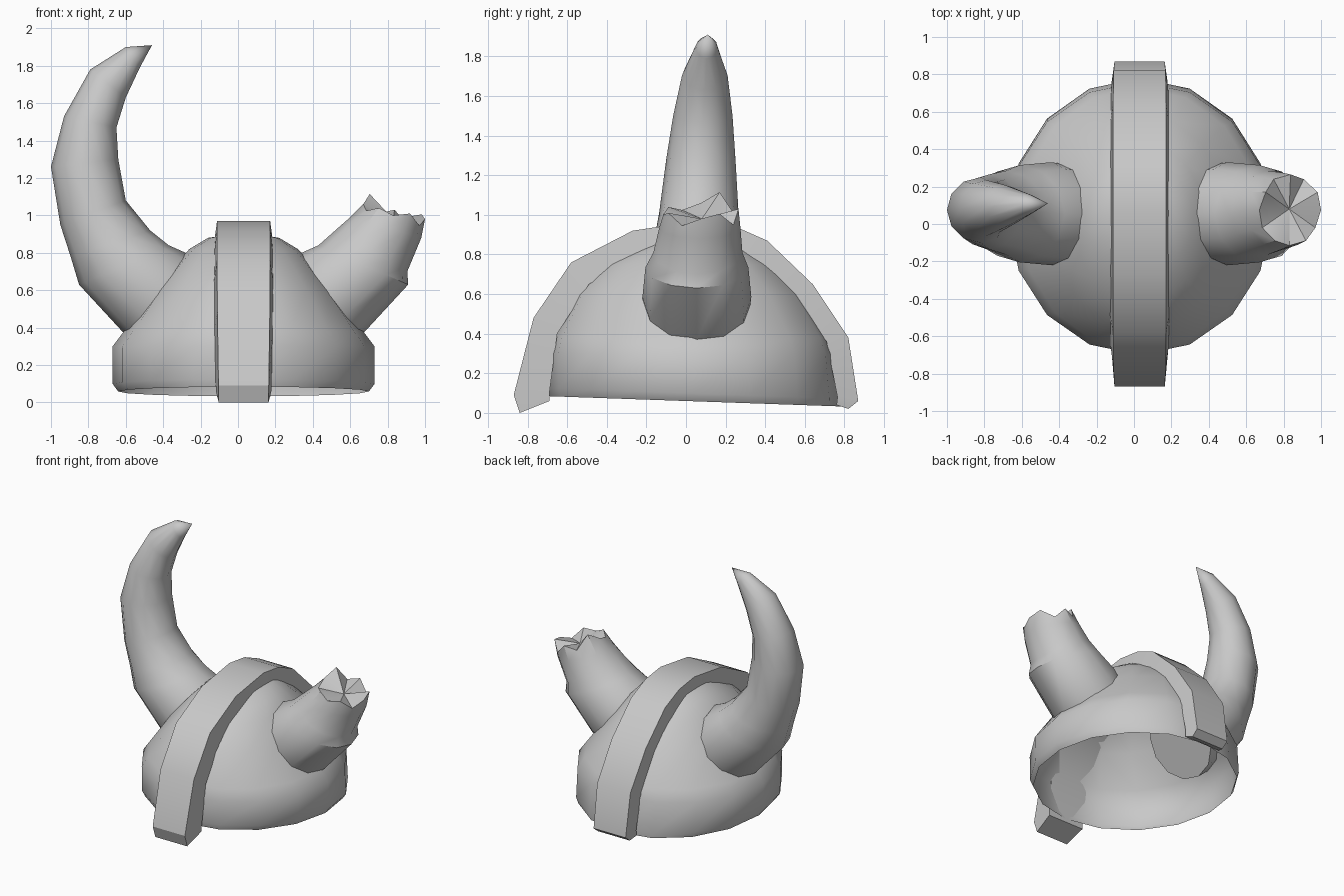
import bpy, bmesh, math
from mathutils import Vector

if "Cube" in bpy.data.objects:
    bpy.data.objects.remove(bpy.data.objects["Cube"])

grey = bpy.data.materials.new("plain grey")
grey.diffuse_color = (0.58, 0.58, 0.58, 1)
grey.use_nodes = True
grey.node_tree.nodes["Principled BSDF"].inputs["Base Color"].default_value = grey.diffuse_color
CX = 0.03  # helmet centre line


def loft(name, rings, start=False, end=False, tip=None, angle=40):
    """Skin closed rings of equal size, with optional caps or a tip point."""
    bm = bmesh.new()
    rows = [[bm.verts.new(p) for p in r] for r in rings]
    n = len(rows[0])
    for a, b in zip(rows, rows[1:]):
        for i in range(n):
            j = (i + 1) % n
            bm.faces.new((a[i], a[j], b[j], b[i]))
    if start:
        bm.faces.new(rows[0])
    if end:
        bm.faces.new(rows[-1])
    if tip:
        t = bm.verts.new(tip)
        for i in range(n):
            bm.faces.new((rows[-1][i], rows[-1][(i + 1) % n], t))
    bmesh.ops.recalc_face_normals(bm, faces=bm.faces[:])
    me = bpy.data.meshes.new(name)
    bm.to_mesh(me)
    bm.free()
    me.materials.append(grey)
    ob = bpy.data.objects.new(name, me)
    bpy.context.collection.objects.link(ob)
    bpy.ops.object.select_all(action='DESELECT')
    ob.select_set(True)
    bpy.context.view_layer.objects.active = ob
    bpy.ops.object.shade_smooth_by_angle(angle=math.radians(angle))
    return ob


# Dome: open shell of oval rings (height, half width, front y, back y)
levels = [(0.06, 0.67, -0.69, 0.78), (0.10, 0.70, -0.70, 0.78), (0.30, 0.70, -0.70, 0.76),
          (0.38, 0.64, -0.68, 0.73), (0.60, 0.48, -0.57, 0.59), (0.75, 0.355, -0.42, 0.44),
          (0.82, 0.29, -0.28, 0.34), (0.88, 0.19, -0.15, 0.25)]
dome = []
for k, (z, a, f, b) in enumerate(levels):
    ring = []
    for i in range(16):
        t = 2 * math.pi * i / 16
        y = (f + b) / 2 + (b - f) / 2 * math.sin(t)
        # the rim falls gently towards the back
        zz = z - 0.035 * y if k < 2 else z
        ring.append((CX + a * math.cos(t), y, zz))
    dome.append(ring)
loft("helmet_dome", dome, tip=(CX, 0.06, 0.91))

# Raised band over the crown: outer and inner (y, z) outlines, front to back
outer = [(-0.84, 0.0), (-0.87, 0.09), (-0.77, 0.48), (-0.58, 0.76), (-0.27, 0.92), (0.06, 0.97),
         (0.24, 0.945), (0.41, 0.87), (0.64, 0.65), (0.82, 0.38), (0.87, 0.06), (0.82, 0.02)]
inner = [(-0.69, 0.06), (-0.69, 0.10), (-0.65, 0.40), (-0.49, 0.65), (-0.22, 0.80), (0.06, 0.86),
         (0.20, 0.83), (0.34, 0.77), (0.54, 0.58), (0.71, 0.36), (0.765, 0.08), (0.76, 0.04)]
sections = []
for (yo, zo), (yi, zi) in zip(outer, inner):
    w = 0.133 + 0.009 * min(1, zo / 0.6)
    sections.append([(CX - w, yo, zo), (CX + w, yo, zo),
                     (CX + w + 0.015, yi, zi), (CX - w - 0.015, yi, zi)])
loft("crown_band", sections, start=True, end=True, angle=30)


def horn_ring(out, inn, yc, ry, side, n=12):
    """Oval section between an outer and an inner (distance, z) point."""
    o, i = Vector(out), Vector(inn)
    c, h = (o + i) / 2, (o - i) / 2
    ring = []
    for k in range(n):
        t = 2 * math.pi * k / n
        p = c + h * math.cos(t)
        ring.append(Vector((CX + side * p.x, yc + ry * math.sin(t), p.y)))
    return ring


# Horn sections: outer point, inner point, centre y, half depth
base = [((0.56, 0.30), (0.24, 0.72), 0.055, 0.265),
        ((0.64, 0.37), (0.31, 0.80), 0.055, 0.275),
        ((0.88, 0.63), (0.40, 0.84), 0.055, 0.26)]
upper = [((0.925, 0.78), (0.50, 0.92), 0.06, 0.225), ((0.98, 0.95), (0.63, 1.08), 0.065, 0.20),
         ((1.03, 1.26), (0.67, 1.30), 0.075, 0.175), ((0.96, 1.53), (0.68, 1.47), 0.085, 0.15),
         ((0.82, 1.78), (0.63, 1.63), 0.095, 0.115), ((0.63, 1.90), (0.555, 1.79), 0.105, 0.055)]
loft("long_horn", [horn_ring(*s, -1) for s in base + upper],
     start=True, tip=(-0.46, 0.11, 1.91))

# Broken horn: same base, ending in a jagged hollow stump
stump = [((0.875, 0.70), (0.49, 0.92), 0.06, 0.225), ((0.95, 0.88), (0.57, 0.99), 0.07, 0.205)]
rings = [horn_ring(*s, 1) for s in base + stump]
edge = horn_ring((0.97, 0.98), (0.64, 1.06), 0.075, 0.19, 1)
chips = [0, 0.02, -0.05, 0.01, -0.03, 0.06, 0.0, -0.03, 0.0, -0.02, 0.01, -0.04]
for p, d in zip(edge, chips):
    p.z += d
    p.x += d * 0.2
loft("broken_horn", rings + [edge], start=True, tip=(0.83, 0.08, 0.98), angle=35)
